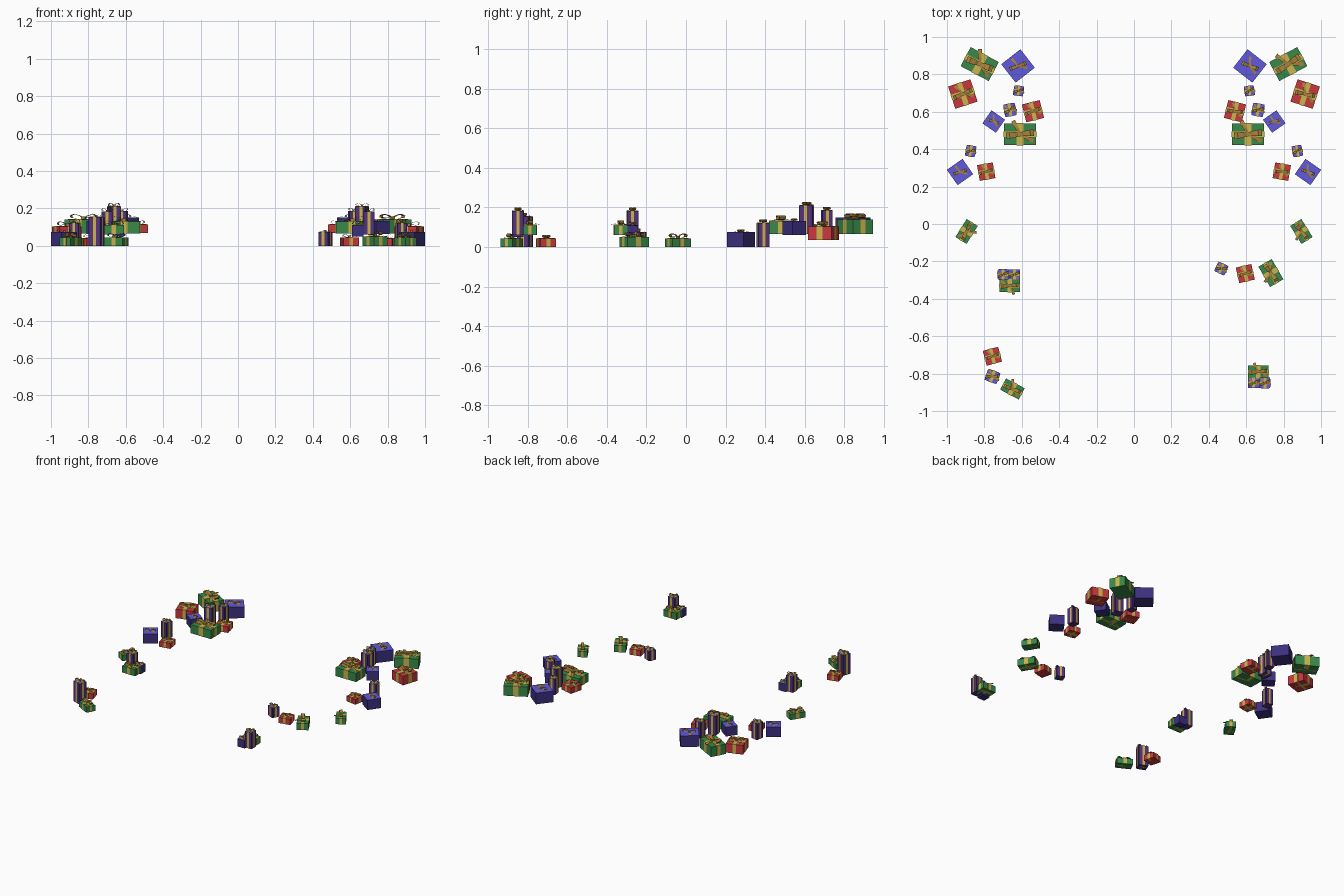
import bpy, bmesh, math
from mathutils import Matrix, Vector

if "Cube" in bpy.data.objects:
    bpy.data.objects.remove(bpy.data.objects["Cube"])

def mat(name, col):
    m = bpy.data.materials.new(name)
    m.diffuse_color = (*col, 1)
    m.use_nodes = True
    m.node_tree.nodes["Principled BSDF"].inputs["Base Color"].default_value = m.diffuse_color
    return m

RED, GREEN, BLUE, NAVY, PURPLE, YELLOW, BRONZE = range(7)
MATS = [mat("red paper", (0.58, 0.04, 0.045)), mat("green paper", (0.04, 0.25, 0.065)),
        mat("blue lid", (0.12, 0.10, 0.72)), mat("dark blue sides", (0.045, 0.03, 0.21)),
        mat("purple stripe", (0.10, 0.03, 0.19)), mat("yellow ribbon", (0.60, 0.46, 0.075)),
        mat("bronze bow", (0.40, 0.23, 0.045))]

def box(bm, w, d, h, m, top=None):
    # box standing on local z = 0, with an optional lid colour
    mx = Matrix.Translation((0, 0, h / 2)) @ Matrix.Diagonal((w, d, h, 1))
    r = bmesh.ops.create_cube(bm, size=1, matrix=mx)
    for f in {f for v in r["verts"] for f in v.link_faces}:
        f.normal_update()
        f.material_index = top if top is not None and f.normal.z > .5 else m

def strip(bm, path, width, m, rot, z):
    # ribbon strip following a path in the local xz plane
    mx = Matrix.Translation((0, 0, z)) @ Matrix.Rotation(rot, 4, 'Z')
    rows = []
    for x, pz, k in path:
        rows.append([bm.verts.new(mx @ Vector((x, s * width * k / 2, pz))) for s in (-1, 1)])
    for a, b in zip(rows, rows[1:]):
        bm.faces.new((a[0], b[0], b[1], a[1])).material_index = m

def bow(bm, size, z, turn, high):
    # two open loops, two tails and a knot
    loop = [(0, .2, .6), (.35, .75, .9), (.75, 1, 1.1), (1, .7, 1.1),
            (.95, .3, 1.1), (.5, .1, .9), (0, .15, .6)]
    path = [(x * size, pz * high, k) for x, pz, k in loop]
    tail = [(0, .004, .6), (size * .5, high * .3, .8), (size * 1.1, .002, 1)]
    for i in (0, 1):
        strip(bm, path, size * .42, BRONZE, turn + i * math.pi, z)
        strip(bm, tail, size * .3, BRONZE, turn + i * math.pi * .8 - 0.6, z)
    k = size * .3
    mx = Matrix.Translation((0, 0, z + high * .25)) @ Matrix.Rotation(turn, 4, 'Z') \
        @ Matrix.Diagonal((k, k, high * .5, 1))
    r = bmesh.ops.create_cube(bm, size=1, matrix=mx)
    for f in {f for v in r["verts"] for f in v.link_faces}:
        f.material_index = BRONZE

def gift(kind, x, y, z, w, d, h, deg):
    bm = bmesh.new()
    e = .003
    if kind in ("red", "green"):
        # wrapped box with crossed ribbons
        box(bm, w, d, h, RED if kind == "red" else GREEN)
        box(bm, w * .22, d + e, h + e, YELLOW)
        box(bm, w + e, d * .25, h + e * .8, YELLOW)
        bow(bm, w * .43, h + e, 0.12, min(.026, w * .19))
    elif kind == "blue":
        # plain box with only a bow
        box(bm, w, d, h, NAVY, BLUE)
        bow(bm, w * .36, h, -0.3 if deg > 0 else 0.3, w * .13)
    elif kind == "short":
        # plain dark box with a ribbon cross on its lid
        box(bm, w, d, h, NAVY, BLUE)
        box(bm, w * .26, d, h + e * .6, NAVY, YELLOW)
        box(bm, w, d * .26, h + e * .5, NAVY, YELLOW)
        bow(bm, w * .5, h + e * .6, 0.4, .014)
    else:
        # tall box with purple side panels and narrow ribbons
        box(bm, w, d, h, NAVY, BLUE)
        box(bm, w * .76, d + e * .6, h - .001, PURPLE)
        box(bm, w + e * .6, d * .76, h - .001, PURPLE)
        box(bm, w * .26, d + e * 1.3, h + e * .6, YELLOW)
        box(bm, w + e * 1.3, d * .26, h + e * .6, YELLOW)
        bow(bm, w * .55, h + e * .6, 0.4, .016)
    name = kind + "_gift"
    me = bpy.data.meshes.new(name)
    bm.to_mesh(me)
    bm.free()
    for m in MATS:
        me.materials.append(m)
    ob = bpy.data.objects.new(name, me)
    ob.location = (x, y, z)
    ob.rotation_euler.z = math.radians(deg)
    bpy.context.collection.objects.link(ob)

# gifts that appear on both sides: kind, x, y, z, width, depth, height, turn
PAIRS = [
    ("green", .825, .855, .065, .17, .115, .075, 28),
    ("blue", .62, .845, .065, .13, .125, .085, -38),
    ("red", .915, .695, .035, .125, .125, .068, -18),
    ("tall", .617, .712, .065, .052, .052, .12, 8),
    ("red", .54, .603, .068, .098, .098, .045, -14),
    ("tall", .663, .61, .065, .062, .066, .145, -10),
    ("blue", .75, .548, .062, .088, .085, .07, 35),
    ("green", .61, .48, .065, .172, .115, .065, 0),
    ("tall", .873, .39, 0, .052, .058, .122, 10),
    ("blue", .93, .278, 0, .102, .1, .075, -35),
    ("red", .79, .28, 0, .085, .085, .04, -10),
    ("green", .895, -.04, 0, .113, .07, .043, 122),
]
for k, x, y, z, w, d, h, a in PAIRS:
    gift(k, x, y, z, w, d, h, a)
    gift(k, -x, y, z, w, d, h, -a)

# stacked trio, placed once per side with a half turn
for cx, cy, s in ((.67, -.822, 1), (-.67, -.298, -1)):
    turn = 0 if s > 0 else 180
    gift("green", cx - s * .005, cy + s * .032, .06, .11, .068, .05, turn)
    gift("tall", cx + s * .03, cy - s * .028, .06, .056, .056, .122, turn)
    gift("short", cx - s * .03, cy - s * .028, .05, .06, .056, .06, turn)

# single gifts on the floor
gift("red", .595, -.265, 0, .085, .085, .043, 13)
gift("tall", .467, -.238, 0, .058, .055, .075, -25)
gift("green", .732, -.262, 0, .125, .082, .05, 120)
gift("red", -.757, -.707, 0, .085, .082, .042, 15)
gift("tall", -.757, -.815, 0, .068, .062, .155, -20)
gift("green", -.65, -.882, 0, .112, .068, .043, -28)
